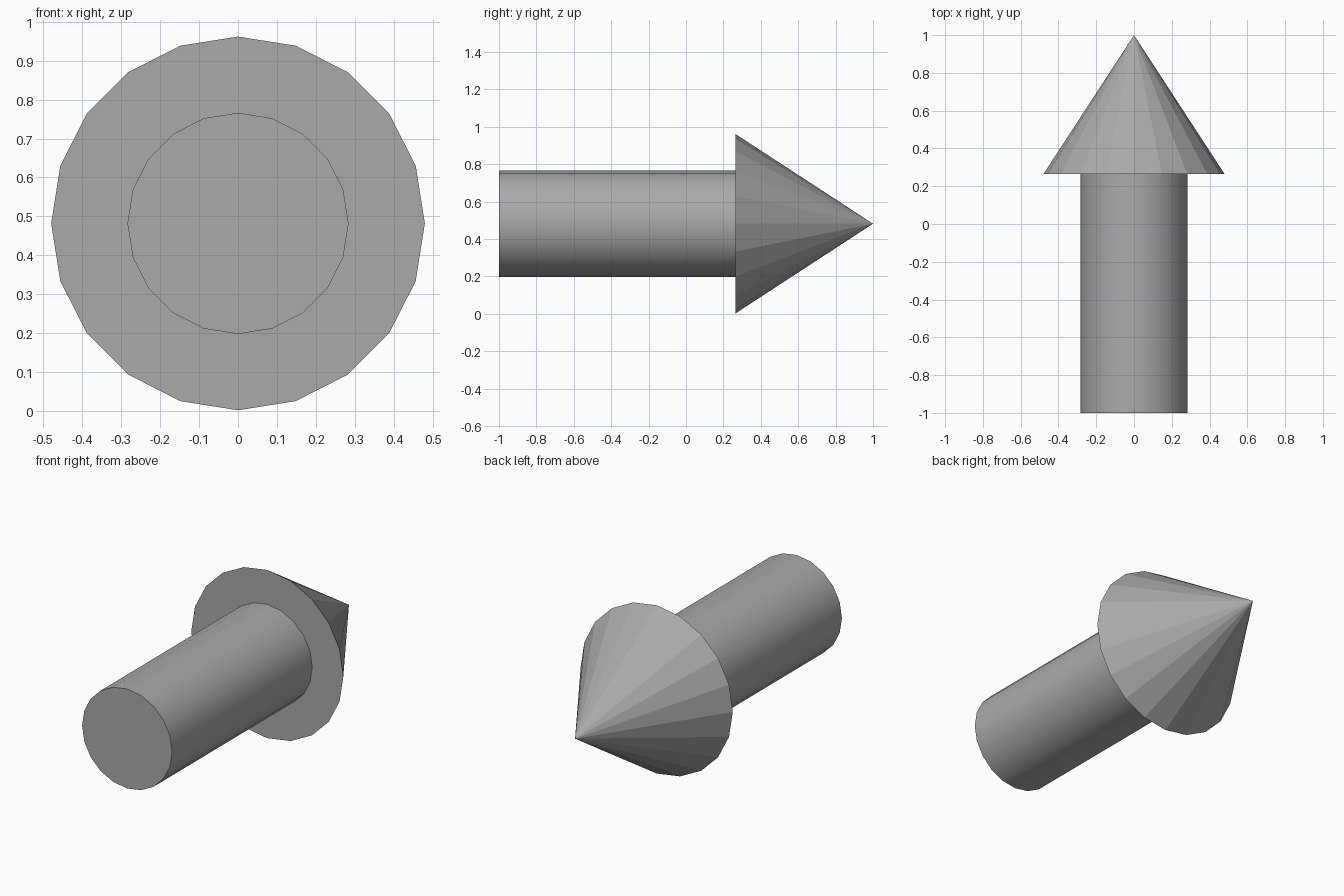
import bpy
import math

cube = bpy.data.objects.get("Cube")
if cube:
    bpy.data.objects.remove(cube, do_unlink=True)

SIDES = 20
AXIS_Z = 0.482
HEAD_BASE = 0.264

# Single grey colour
grey = bpy.data.materials.new("grey")
grey.use_nodes = True
colour = (0.4, 0.4, 0.4, 1)
grey.diffuse_color = colour
grey.node_tree.nodes["Principled BSDF"].inputs["Base Color"].default_value = colour


def along_y(name, r_front, r_back, y0, y1):
    """Round part whose axis runs from y0 to y1, with a corner at the top."""
    bpy.ops.mesh.primitive_cone_add(
        vertices=SIDES, radius1=r_front, radius2=r_back, depth=y1 - y0,
        location=(0, (y0 + y1) / 2, AXIS_Z), rotation=(-math.pi / 2, 0, 0))
    part = bpy.context.object
    part.name = name
    part.data.materials.append(grey)
    return part


# Smooth round shaft
along_y("shaft", 0.284, 0.284, -1, HEAD_BASE)
bpy.ops.object.shade_smooth_by_angle(angle=math.radians(30))

# Faceted pointed head
along_y("arrow_head", 0.48, 0, HEAD_BASE, 1)
bpy.ops.object.shade_flat()
